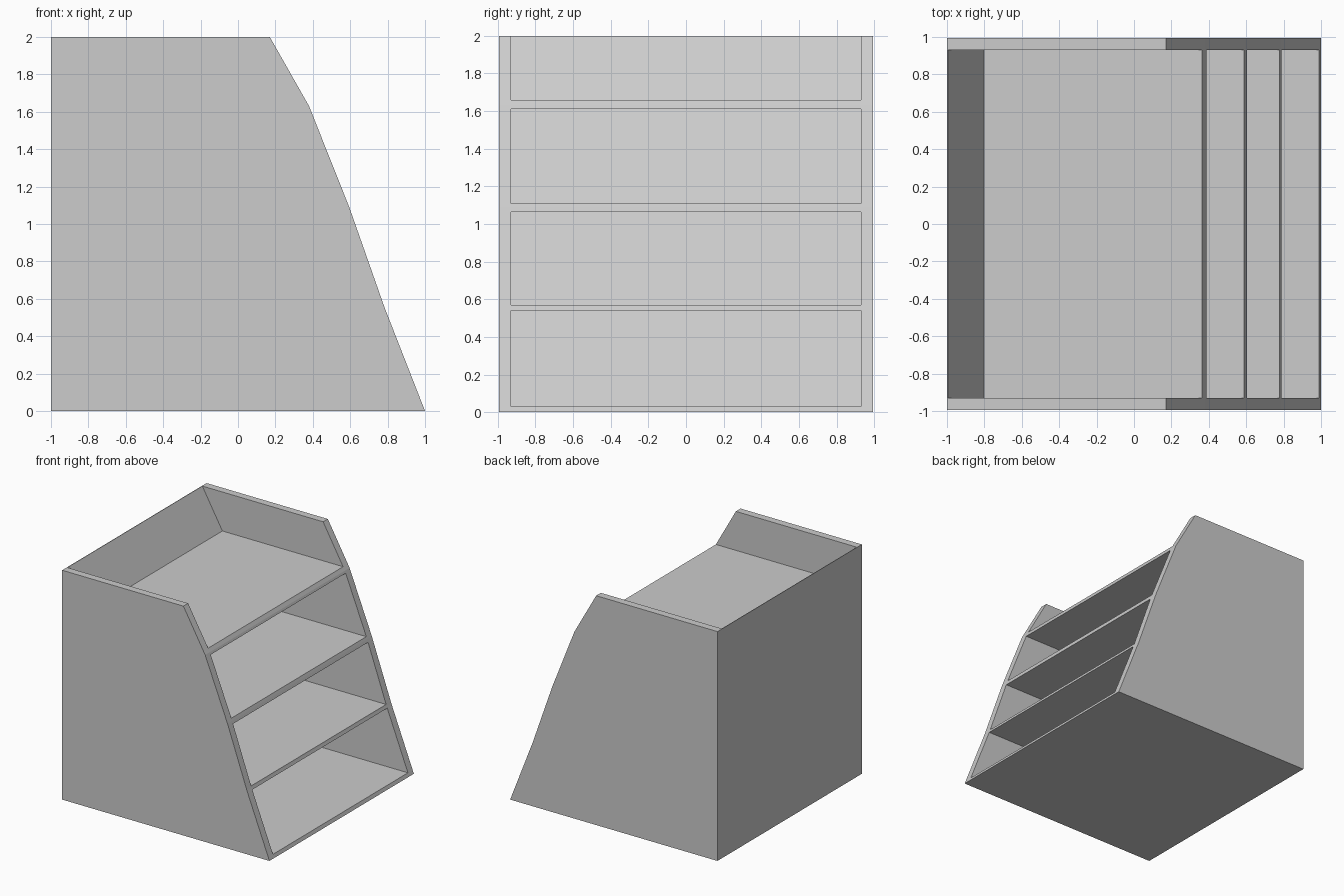
import bpy
import bmesh

if "Cube" in bpy.data.objects:
    bpy.data.objects.remove(bpy.data.objects["Cube"], do_unlink=True)

HALF_WIDTH = 0.995
INNER_HALF = 0.93
DEPTH = 1.165
# Sloping open side, from the floor to the top, as (x, z)
SLOPE = [(1, 0), (0.783, 0.555), (0.595, 1.09), (0.38, 1.63), (0.17, 2)]
# Floor and ceiling height of each compartment
BAYS = [(0.03, 0.54), (0.57, 1.065), (1.11, 1.61), (1.66, 2.2)]

grey = bpy.data.materials.new("light grey")
grey.use_nodes = True
colour = (0.604, 0.604, 0.604, 1)
grey.diffuse_color = colour
grey.node_tree.nodes["Principled BSDF"].inputs["Base Color"].default_value = colour


def extrude_profile(name, profile, half):
    """Solid made from an x-z outline, spanning -half to half in y."""
    bm = bmesh.new()
    face = bm.faces.new([bm.verts.new((x, -half, z)) for x, z in profile])
    grown = bmesh.ops.extrude_face_region(bm, geom=[face])["geom"]
    verts = [v for v in grown if isinstance(v, bmesh.types.BMVert)]
    bmesh.ops.translate(bm, verts=verts, vec=(0, 2 * half, 0))
    bmesh.ops.recalc_face_normals(bm, faces=bm.faces)
    mesh = bpy.data.meshes.new(name)
    bm.to_mesh(mesh)
    bm.free()
    mesh.materials.append(grey)
    obj = bpy.data.objects.new(name, mesh)
    bpy.context.collection.objects.link(obj)
    return obj


# Outer body with the faceted slope
body = extrude_profile("shelf_body", [(-1, 0)] + SLOPE + [(-1, 2)], HALF_WIDTH)

# Hollow compartments, each with a back parallel to its opening
for i, (low, high) in enumerate(BAYS):
    (xa, za), (xb, zb) = SLOPE[i], SLOPE[i + 1]
    tilt = (xb - xa) / (zb - za)
    front_low, front_high = xa + tilt * (low - za), xa + tilt * (high - za)
    outline = [(front_low - DEPTH, low), (front_low + 0.3, low),
               (front_high + 0.3, high), (front_high - DEPTH, high)]
    cutter = extrude_profile("compartment_cutter", outline, INNER_HALF)
    cutter.hide_render = True
    cut = body.modifiers.new("compartment", 'BOOLEAN')
    cut.operation = 'DIFFERENCE'
    cut.solver = 'EXACT'
    cut.object = cutter
    bpy.context.view_layer.objects.active = body
    bpy.ops.object.modifier_apply(modifier=cut.name)
    bpy.data.objects.remove(cutter, do_unlink=True)
